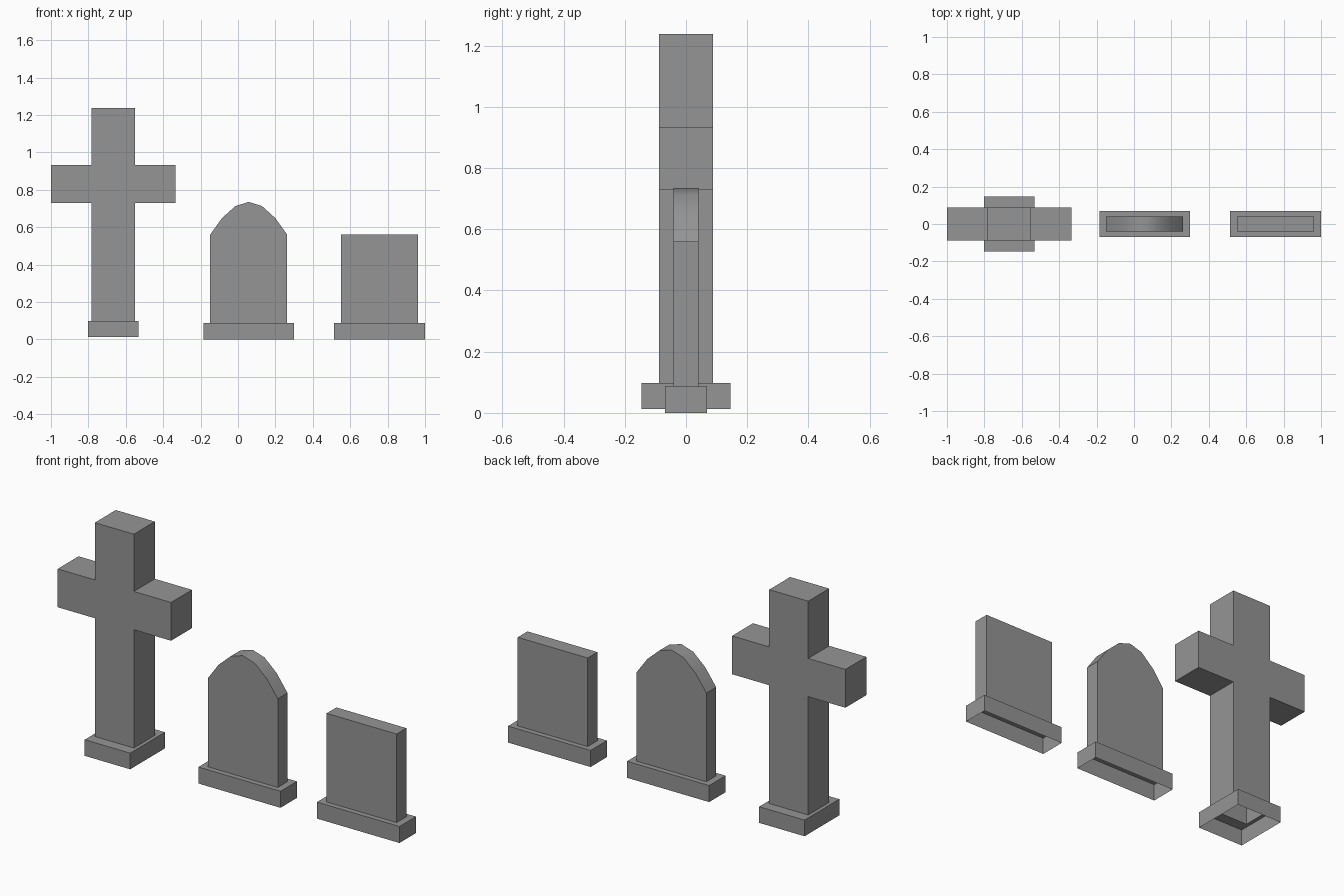
import bpy, bmesh

cube = bpy.data.objects.get("Cube")
if cube:
    bpy.data.objects.remove(cube, do_unlink=True)

# Stone material
stone = bpy.data.materials.new("grey stone")
stone.use_nodes = True
color = (0.3, 0.3, 0.3, 1)
stone.diffuse_color = color
stone.node_tree.nodes["Principled BSDF"].inputs["Base Color"].default_value = color


def gravestone(name, center, half_profile, depth, plinth_x, plinth_y, bottom, arched=False):
    """Hollow shell, open below: a mirrored profile on a stepped plinth.
    half_profile runs up the right side from the plinth top; depths are half sizes."""
    mirrored = [(-x, z) for x, z in reversed(half_profile) if x > 0]
    outline = half_profile + mirrored
    shelf = outline[0][1]
    bm = bmesh.new()

    # Front, back and side walls of the upright stone
    front = [bm.verts.new((center + x, -depth, z)) for x, z in outline]
    back = [bm.verts.new((center + x, depth, z)) for x, z in outline]
    bm.faces.new(front)
    bm.faces.new(back[::-1])
    for i in range(len(outline) - 1):
        side = bm.faces.new((front[i], back[i], back[i + 1], front[i + 1]))
        side.smooth = arched and outline[i][1] != shelf and outline[i + 1][1] != shelf

    # Shelf around the stone and plinth walls
    corners = [(-1, -1), (1, -1), (1, 1), (-1, 1)]
    inner = [front[-1], front[0], back[0], back[-1]]
    top, base = [[bm.verts.new((center + plinth_x * sx, plinth_y * sy, z))
                  for sx, sy in corners] for z in (shelf, bottom)]
    for i in range(4):
        j = (i + 1) % 4
        bm.faces.new((inner[i], top[i], top[j], inner[j]))
        bm.faces.new((top[i], base[i], base[j], top[j]))

    bmesh.ops.recalc_face_normals(bm, faces=bm.faces)
    mesh = bpy.data.meshes.new(name)
    bm.to_mesh(mesh)
    bm.free()
    mesh.materials.append(stone)
    obj = bpy.data.objects.new(name, mesh)
    bpy.context.collection.objects.link(obj)
    return obj


# Tall cross
gravestone("cross_gravestone", -0.667,
           [(0.115, 0.098), (0.115, 0.728), (0.334, 0.728), (0.334, 0.932),
            (0.115, 0.932), (0.115, 1.237)],
           0.088, 0.134, 0.146, 0.012)

# Arched tablet
gravestone("arched_gravestone", 0.057,
           [(0.206, 0.088), (0.206, 0.56), (0.143, 0.648), (0.071, 0.713), (0, 0.735)],
           0.041, 0.242, 0.069, 0, arched=True)

# Square tablet
gravestone("square_gravestone", 0.757,
           [(0.206, 0.088), (0.206, 0.56)],
           0.041, 0.243, 0.069, 0)
